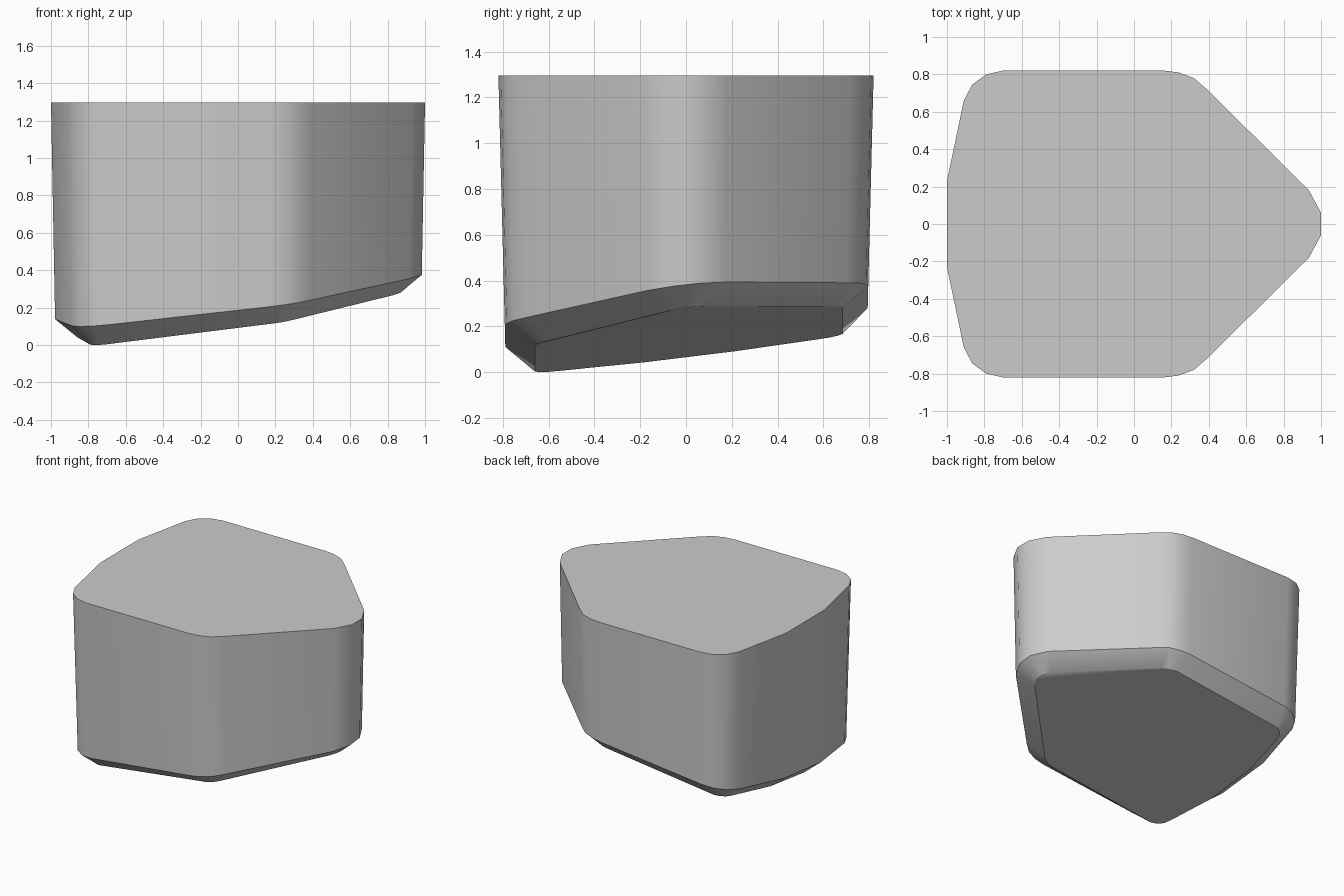
import bpy, bmesh, math

if "Cube" in bpy.data.objects:
    bpy.data.objects.remove(bpy.data.objects["Cube"])

TOP_Z = 1.297

# Half outlines (y > 0), from the blunt left end to the pointed right end
top_half = [(-1.0, .23), (-.91, .66), (-.865, .745), (-.79, .80), (-.70, .82),
            (.16, .82), (.24, .81), (.32, .78), (.39, .72), (.935, .18), (1.0, .06)]
base_half = [(-.86, .20), (-.795, .57), (-.78, .62), (-.75, .655), (-.71, .673),
             (.19, .673), (.225, .667), (.26, .65), (.29, .625), (.83, .09), (.867, .03)]


def mirrored(half):
    """Closed loop mirrored across the x axis."""
    return half + [(x, -y) for x, y in reversed(half)]


def base_plane(x, y):
    return .125 * (x + .73) + .122 * (y + .66)


def rim_plane(x, y):
    return .271 + .112 * x + .108 * y


def tapered(x, y):
    """Wall point lowered to the tilted rim, drawn in slightly by its drop."""
    drop = TOP_Z - rim_plane(x, y)
    x, y = x * (1 - .019 * drop), y * (1 - .031 * drop)
    return (x, y, rim_plane(x, y))


# Tapered body: level top, tilted rim, chamfer, tilted base
bm = bmesh.new()
top = [bm.verts.new((x, y, TOP_Z)) for x, y in mirrored(top_half)]
rim = [bm.verts.new(tapered(x, y)) for x, y in mirrored(top_half)]
base = [bm.verts.new((x, y + .012, base_plane(x, y + .012)))
        for x, y in mirrored(base_half)]
for upper, lower in ((top, rim), (rim, base)):
    for i in range(len(upper)):
        j = (i + 1) % len(upper)
        bm.faces.new((upper[i], upper[j], lower[j], lower[i]))
bm.faces.new(top)
bm.faces.new(base)
bmesh.ops.recalc_face_normals(bm, faces=bm.faces)

# Stand exactly on the ground
low = min(v.co.z for v in base)
for v in rim + base:
    v.co.z -= low

mesh = bpy.data.meshes.new("chamfered_block")
bm.to_mesh(mesh)
bm.free()
block = bpy.data.objects.new("chamfered_block", mesh)
bpy.context.collection.objects.link(block)

# Soft vertical corners, crisp rim and base edges
bpy.context.view_layer.objects.active = block
block.select_set(True)
bpy.ops.object.shade_smooth_by_angle(angle=math.radians(33))
